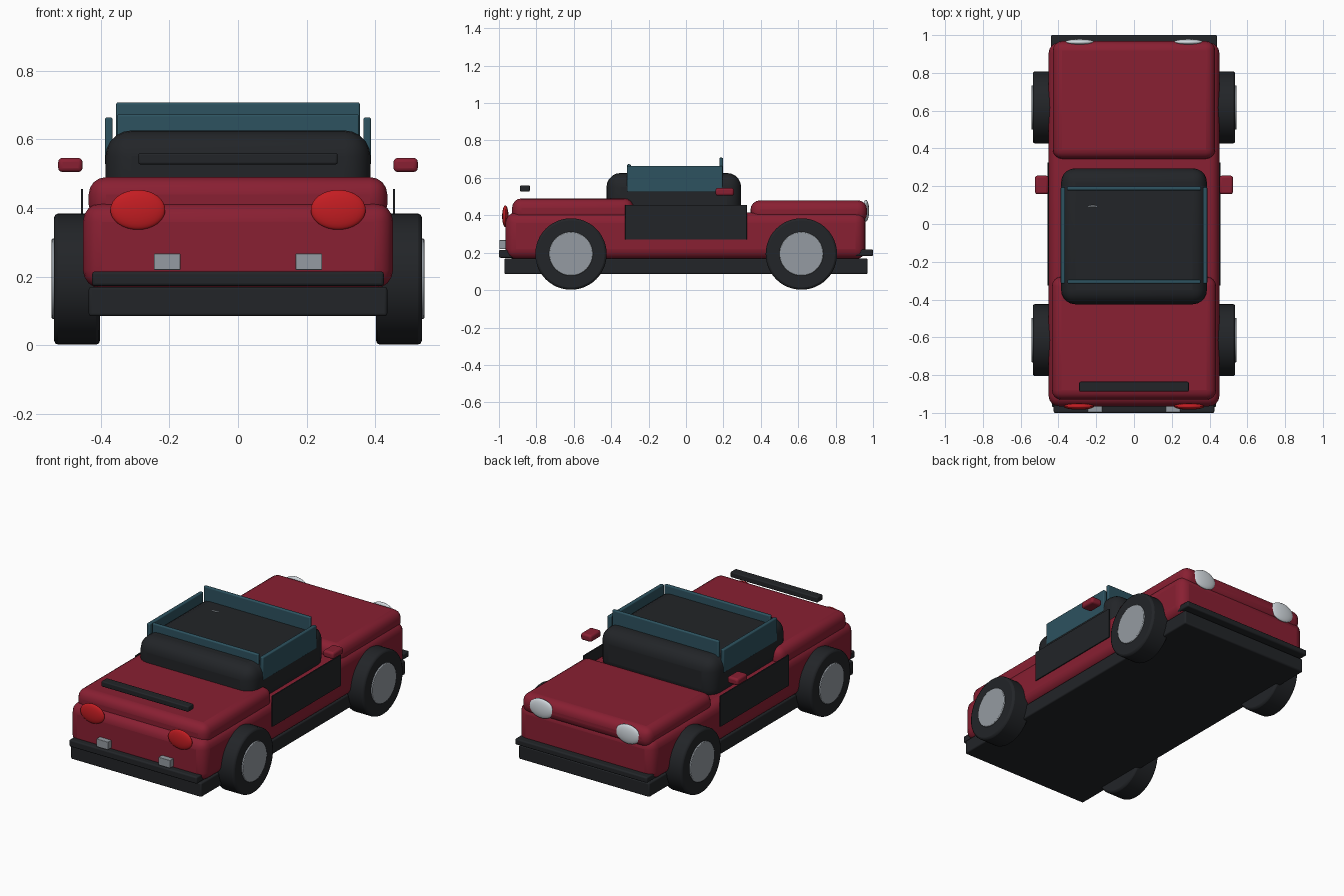
import bpy, bmesh, math
from mathutils import Matrix

if "Cube" in bpy.data.objects:
    bpy.data.objects.remove(bpy.data.objects["Cube"])


def material(name, rgb):
    m = bpy.data.materials.new(name)
    m.diffuse_color = (*rgb, 1)
    m.use_nodes = True
    m.node_tree.nodes["Principled BSDF"].inputs["Base Color"].default_value = m.diffuse_color
    return m


RED = material("red_paint", (0.25, 0.014, 0.032))
DARK = material("dark_trim", (0.016, 0.018, 0.021))
GLASS = material("blue_glass", (0.026, 0.085, 0.115))
METAL = material("metal", (0.30, 0.33, 0.36))
LAMP = material("headlamp", (0.65, 0.70, 0.74))
TAIL = material("red_lamp", (0.55, 0.012, 0.016))


def finish(bm, name, mat, bevel=0, segments=3):
    mesh = bpy.data.meshes.new(name)
    bm.to_mesh(mesh)
    bm.free()
    mesh.materials.append(mat)
    ob = bpy.data.objects.new(name, mesh)
    bpy.context.collection.objects.link(ob)
    if bevel:
        mod = ob.modifiers.new("rounded_edges", "BEVEL")
        mod.width, mod.segments = bevel, segments
        mod.limit_method, mod.angle_limit = "ANGLE", math.radians(40)
    bpy.ops.object.select_all(action="DESELECT")
    ob.select_set(True)
    bpy.context.view_layer.objects.active = ob
    bpy.ops.object.shade_smooth_by_angle(angle=math.radians(32))
    return ob


def box(name, mat, x, y, z, bevel=0.0, segments=3):
    """Rounded box from (min, max) ranges."""
    size = [b - a for a, b in (x, y, z)]
    mid = [(a + b) / 2 for a, b in (x, y, z)]
    bm = bmesh.new()
    bmesh.ops.create_cube(bm, size=1, matrix=Matrix.Translation(mid) @ Matrix.Diagonal((*size, 1)))
    return finish(bm, name, mat, bevel, segments)


def pair(name, mat, x, y, z, bevel=0.0):
    """Box on both sides of the car."""
    box(name + "_right", mat, x, y, z, bevel)
    box(name + "_left", mat, (-x[1], -x[0]), y, z, bevel)


def disc(name, mat, x, y, z, radius, width, bevel):
    """Cylinder lying along x."""
    bm = bmesh.new()
    bmesh.ops.create_cone(bm, cap_ends=True, segments=48, radius1=radius, radius2=radius, depth=width,
                          matrix=Matrix.Translation((x, y, z)) @ Matrix.Rotation(math.pi / 2, 4, "Y"))
    return finish(bm, name, mat, bevel, 2)


def lamp(name, mat, x, y, z):
    bm = bmesh.new()
    bmesh.ops.create_uvsphere(bm, u_segments=32, v_segments=16, radius=1,
                              matrix=Matrix.Translation((x, y, z)) @ Matrix.Diagonal((0.08, 0.017, 0.058, 1)))
    return finish(bm, name, mat)


# Chassis and bumpers
box("chassis", DARK, (-0.435, 0.435), (-0.97, 0.97), (0.085, 0.17), 0.008)
box("front_bumper", DARK, (-0.425, 0.425), (-1.0, -0.91), (0.173, 0.215), 0.008)
box("rear_bumper", DARK, (-0.44, 0.44), (0.90, 1.0), (0.182, 0.217), 0.008)

# Painted body
box("body_tub", RED, (-0.452, 0.452), (-0.965, 0.96), (0.165, 0.415), 0.055, 4)
box("front_deck", RED, (-0.435, 0.435), (-0.93, -0.28), (0.36, 0.49), 0.05, 4)
box("rear_deck", RED, (-0.43, 0.43), (0.345, 0.968), (0.36, 0.48), 0.05, 4)
pair("door_panel", DARK, (0.451, 0.458), (-0.325, 0.325), (0.27, 0.455), 0.001)

# Cabin with four upright panes
box("cabin", DARK, (-0.386, 0.386), (-0.425, 0.295), (0.37, 0.626), 0.075, 5)
box("front_pane", GLASS, (-0.353, 0.353), (-0.315, -0.295), (0.45, 0.673), 0.006)
box("rear_pane", GLASS, (-0.355, 0.355), (0.178, 0.198), (0.45, 0.708), 0.006)
pair("side_pane", GLASS, (0.365, 0.388), (-0.315, 0.195), (0.525, 0.664), 0.006)

# Steering wheel whose rim just breaks the cabin top
bm = bmesh.new()
ring = bmesh.ops.create_circle(bm, segments=10, radius=0.008,
                               matrix=Matrix.Translation((-0.218, 0.093, 0.622)) @ Matrix.Rotation(math.pi / 2, 4, "Y"))
bmesh.ops.spin(bm, geom=bm.verts[:] + bm.edges[:], cent=(-0.218, 0.093, 0.55), axis=(0, 1, 0),
               angle=math.tau, steps=32)
bmesh.ops.remove_doubles(bm, verts=bm.verts[:], dist=0.0005)
bmesh.ops.recalc_face_normals(bm, faces=bm.faces[:])
finish(bm, "steering_wheel", METAL)

# Trim: mirrors, raised bar, exhaust tips
pair("mirror", RED, (0.453, 0.524), (0.158, 0.256), (0.505, 0.546), 0.012)
box("raised_bar", DARK, (-0.29, 0.29), (-0.887, -0.835), (0.527, 0.56), 0.006)
pair("exhaust_tip", METAL, (0.168, 0.245), (-0.997, -0.94), (0.22, 0.267), 0.002)

# Lamps and wheels
for side, sx in (("left", -1), ("right", 1)):
    lamp("front_lamp_" + side, TAIL, sx * 0.292, -0.966, 0.395)
    lamp("rear_lamp_" + side, LAMP, sx * 0.288, 0.962, 0.425)
    for end, y in (("front", -0.615), ("rear", 0.617)):
        disc(f"{end}_tyre_{side}", DARK, sx * 0.469, y, 0.193, 0.191, 0.134, 0.012)
        disc(f"{end}_hub_{side}", METAL, sx * 0.52, y, 0.194, 0.117, 0.046, 0.004)
